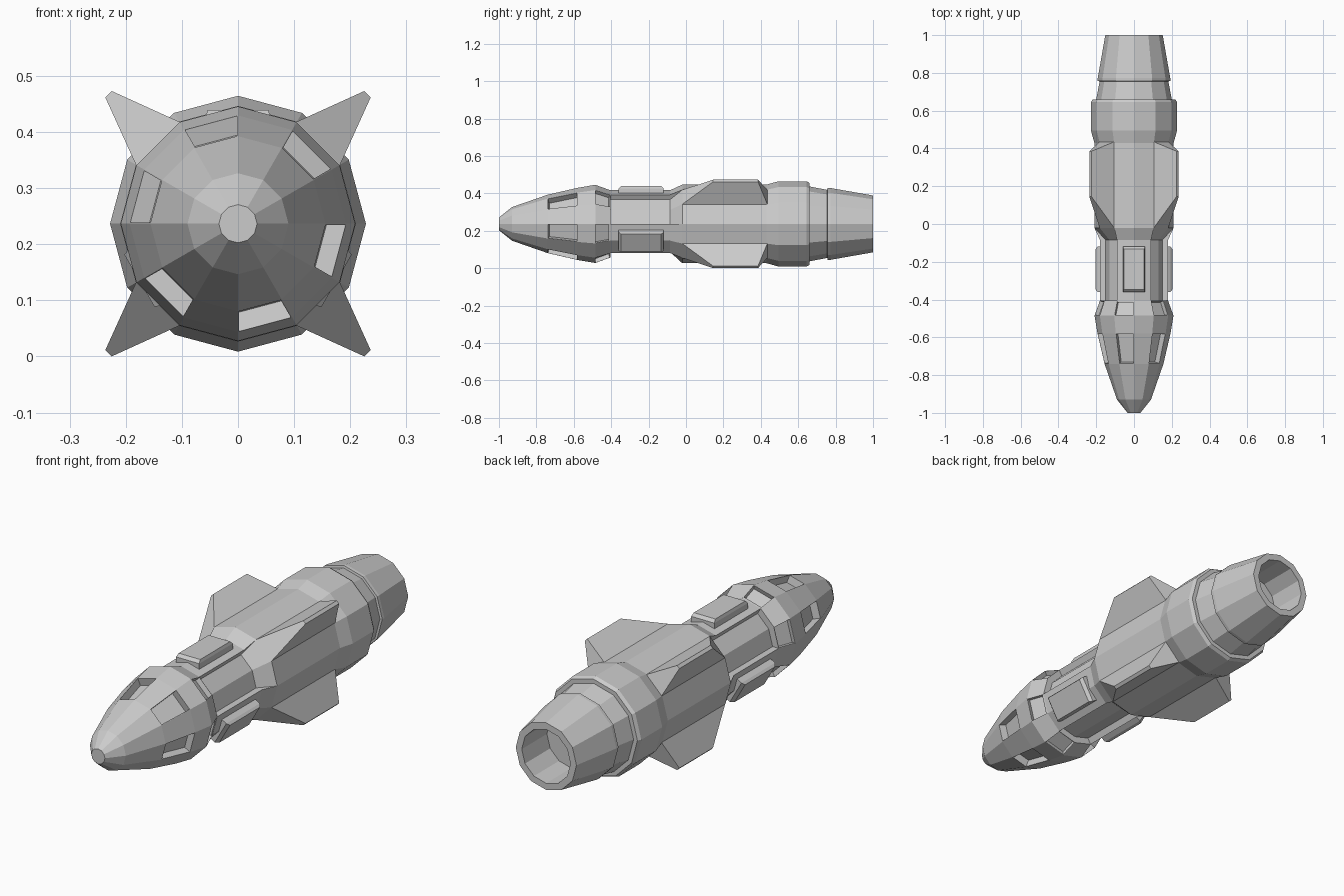
import bpy, bmesh
from math import sin, cos, pi
from mathutils import Vector

if "Cube" in bpy.data.objects:
    bpy.data.objects.remove(bpy.data.objects["Cube"])

N = 12          # sides of the hull
CZ = 0.2365     # height of the long axis


def point(angle, r, y):
    return Vector((r * cos(angle), y, CZ + r * sin(angle)))


def finish(name, bm):
    bmesh.ops.recalc_face_normals(bm, faces=bm.faces)
    me = bpy.data.meshes.new(name)
    bm.to_mesh(me)
    bm.free()
    ob = bpy.data.objects.new(name, me)
    bpy.context.collection.objects.link(ob)
    return ob


def lathe(profile):
    """12-sided turned solid; returns bmesh and grid[ring][panel] of faces."""
    bm = bmesh.new()
    rings = [[bm.verts.new(point(k * 2 * pi / N, r, y)) for k in range(N)]
             for y, r in profile]
    grid = [[bm.faces.new((a[k], a[(k + 1) % N], b[(k + 1) % N], b[k]))
             for k in range(N)] for a, b in zip(rings, rings[1:])]
    bm.faces.new(rings[0])
    bm.faces.new(rings[-1])
    bmesh.ops.recalc_face_normals(bm, faces=bm.faces)
    return bm, grid


# nose cone with six recessed windows and six recessed collar panels
bm, grid = lathe([(-1, .034), (-.93, .09), (-.74, .156), (-.58, .193),
                  (-.485, .209), (-.405, .18)])
for ring, depth in ((2, -.034), (4, -.022)):
    bmesh.ops.inset_individual(bm, faces=[grid[ring][k] for k in range(1, N, 2)],
                               thickness=.003, depth=0)
    bmesh.ops.inset_individual(bm, faces=[grid[ring][k] for k in range(1, N, 2)],
                               thickness=0, depth=depth)
finish("nose", bm)

# slim middle section, main body and four wedge fins grown from its panels
bm, grid = lathe([(-.42, .15), (-.085, .15), (-.02, .21), (.435, .21), (.45, .21)])
fins = [grid[2][k] for k in (1, 4, 7, 10)]
for f in bmesh.ops.extrude_discrete_faces(bm, faces=fins)["faces"]:
    n = f.normal.copy()
    c = f.calc_center_median()
    n = Vector((c.x, 0, c.z - CZ)).normalized()
    t = Vector((-n.z, 0, n.x))
    for v in f.verts:
        side = 1 if (v.co - c).dot(t) > 0 else -1
        y = .145 if v.co.y < c.y else .385
        v.co = Vector((0, y, CZ)) + n * .3265 + t * side * .008
finish("body_with_fins", bm)

# rear ring, engine neck and hollow nozzle
bm, grid = lathe([(.43, .21), (.495, .228), (.645, .228), (.66, .219), (.66, .2),
                  (.755, .182), (.757, .192), (.772, .192), (1, .152),
                  (1, .122), (.82, .122)])
finish("engine", bm)


def strip(name, first):
    """Raised spine covering two hull panels."""
    bm = bmesh.new()
    angles = [(first + i) * 2 * pi / N for i in range(3)]
    sections = []
    for y, outer, inner in ((-.415, .18, .13), (-.085, .18, .13), (-.02, .21, .13)):
        loop = [point(a, outer, y) for a in angles]
        loop += [point(a, inner, y) for a in reversed(angles)]
        sections.append([bm.verts.new(p) for p in loop])
    for a, b in zip(sections, sections[1:]):
        for i in range(6):
            j = (i + 1) % 6
            bm.faces.new((a[i], a[j], b[j], b[i]))
    bm.faces.new(sections[0])
    bm.faces.new(sections[-1])
    finish(name, bm)


def pad(name, angle):
    """Tapered box sitting on a spine."""
    bm = bmesh.new()
    n = Vector((cos(angle), 0, sin(angle)))
    t = Vector((-n.z, 0, n.x))
    loops = []
    for r, w, y0, y1 in ((.16, .058, -.36, -.12), (.19, .058, -.36, -.12),
                         (.203, .054, -.347, -.133)):
        loops.append([bm.verts.new(Vector((0, y, CZ)) + n * r + t * s * w)
                      for s, y in ((-1, y0), (1, y0), (1, y1), (-1, y1))])
    for a, b in zip(loops, loops[1:]):
        for i in range(4):
            j = (i + 1) % 4
            bm.faces.new((a[i], a[j], b[j], b[i]))
    bm.faces.new(loops[0])
    bm.faces.new(loops[-1])
    finish(name, bm)


# three spines with equipment pads around the middle section
for i, first in enumerate((2, 6, 10)):
    strip(f"spine_{i + 1}", first)
    pad(f"pad_{i + 1}", (first + 1) * 2 * pi / N)
